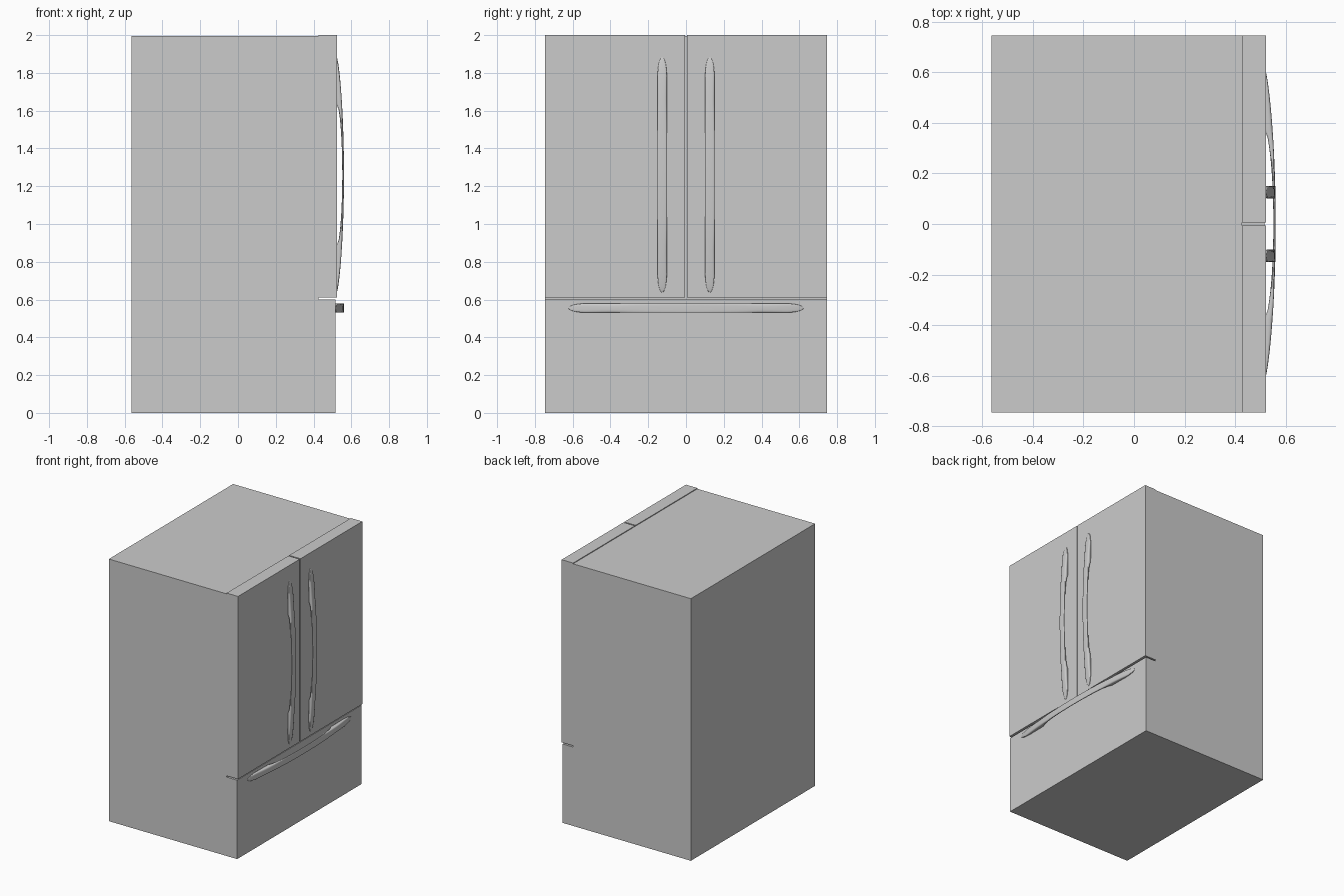
import bpy, bmesh, math
from mathutils import Vector

if "Cube" in bpy.data.objects:
    bpy.data.objects.remove(bpy.data.objects["Cube"])

HALF_W = 0.747      # half width along y
FRONT = 0.427       # cabinet front plane
DOOR_X = 0.523      # upper door face
DRAWER_X = 0.516    # lower drawer face
HALF_LEN = 0.622    # half length of a handle
OPENING = 0.378     # half length of the grip opening


def finish(name, bm):
    bmesh.ops.recalc_face_normals(bm, faces=bm.faces)
    mesh = bpy.data.meshes.new(name)
    bm.to_mesh(mesh)
    bm.free()
    ob = bpy.data.objects.new(name, mesh)
    bpy.context.collection.objects.link(ob)
    return ob


def box(name, lo, hi):
    bm = bmesh.new()
    bmesh.ops.create_cube(bm, size=1)
    lo, hi = Vector(lo), Vector(hi)
    for v in bm.verts:
        v.co = Vector((lo[i] + (v.co[i] + 0.5) * (hi[i] - lo[i]) for i in range(3)))
    return finish(name, bm)


def spow(c, p):
    return math.copysign(abs(c) ** p, c)


def handle(name, base, place):
    """Arched bar lofted from rounded sections; place(x, side, along) gives a point."""
    bm = bmesh.new()
    n, sides, rings = 48, 16, []
    for i in range(n + 1):
        # stations crowd towards the tips
        t = -HALF_LEN * math.cos(math.pi * i / n)
        a = min(abs(t), HALF_LEN * 0.9995)
        outer = base + (0.561 - base) * (1 - (a / HALF_LEN) ** 2) ** 0.7
        inner = base - 0.003
        if a < OPENING:
            inner = base + (0.552 - base) * (1 - (a / OPENING) ** 2) ** 0.6
        end = max(0, (a - 0.52) / (HALF_LEN - 0.52))
        half = 0.025 * math.sqrt(1 - end ** 2)
        mid, rad = (outer + inner) / 2, (outer - inner) / 2
        ring = []
        for k in range(sides):
            ang = 2 * math.pi * (k + 0.5) / sides
            ring.append(bm.verts.new(place(mid + rad * spow(math.cos(ang), 0.5),
                                           half * spow(math.sin(ang), 0.5), t)))
        rings.append(ring)
    for r0, r1 in zip(rings, rings[1:]):
        for k in range(sides):
            j = (k + 1) % sides
            bm.faces.new((r0[k], r0[j], r1[j], r1[k]))
    bm.faces.new(rings[0])
    bm.faces.new(rings[-1])
    ob = finish(name, bm)
    bpy.ops.object.select_all(action='DESELECT')
    ob.select_set(True)
    bpy.context.view_layer.objects.active = ob
    bpy.ops.object.shade_smooth_by_angle(angle=math.radians(40))
    return ob


# Cabinet and lower drawer
box("cabinet", (-0.564, -HALF_W, 0), (FRONT, HALF_W, 1.994))
box("freezer_drawer", (FRONT, -HALF_W, 0), (DRAWER_X, HALF_W, 0.60))

# Pair of upper doors with their vertical handles
for side, s in (("left", -1), ("right", 1)):
    y0, y1 = sorted((s * 0.005, s * HALF_W))
    box(side + "_door", (FRONT, y0, 0.61), (DOOR_X, y1, 2.0))
    handle(side + "_door_handle", DOOR_X,
           lambda x, w, t, s=s: (x, s * 0.126 + w, 1.26 + t))

# Horizontal drawer handle
handle("drawer_handle", DRAWER_X, lambda x, w, t: (x, t, 0.555 + w))
